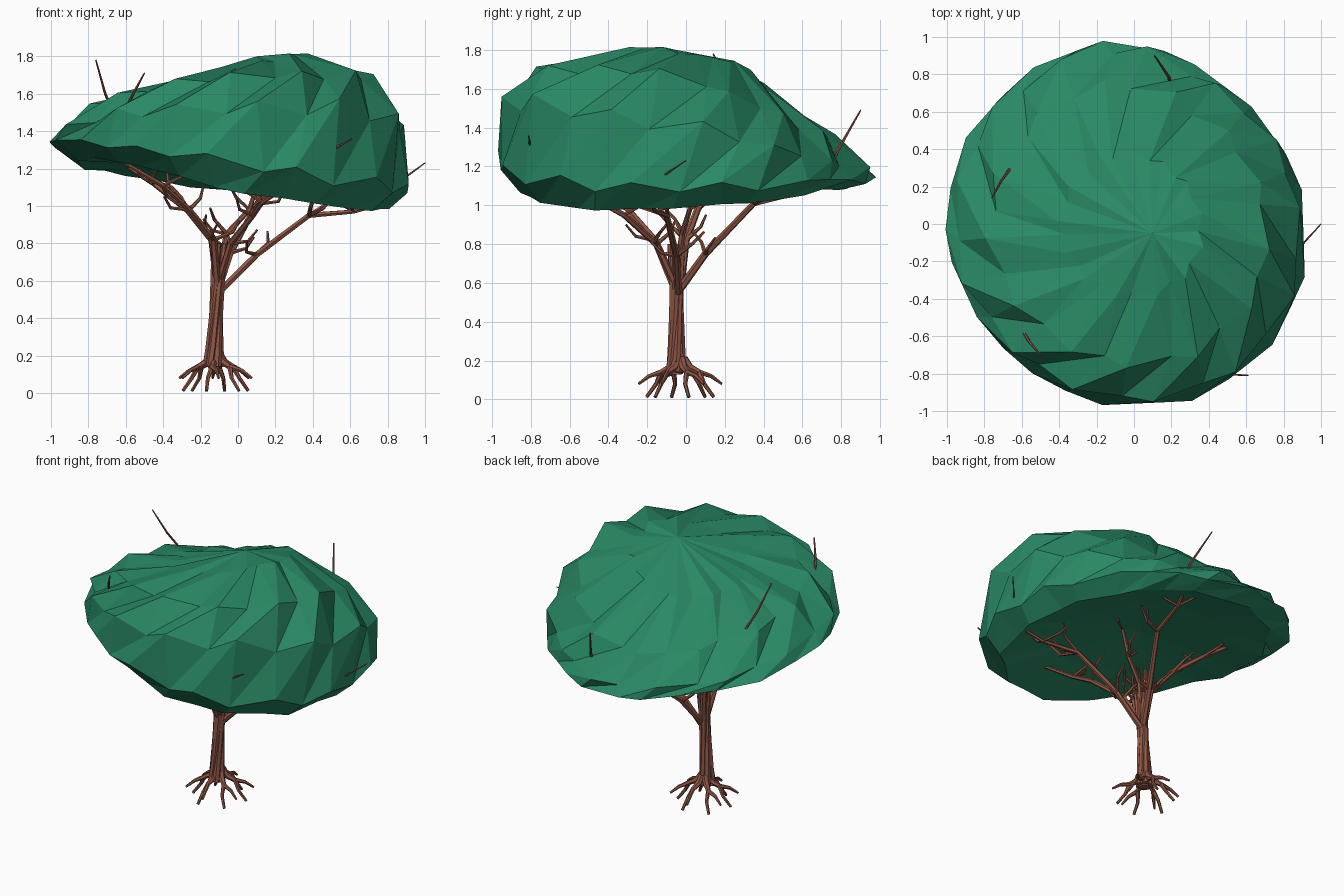
import bpy, bmesh, random
from math import cos, sin, pi, radians
from mathutils import Vector

random.seed(4)


def material(name, col):
    m = bpy.data.materials.new(name)
    m.diffuse_color = (*col, 1)
    return m


leaf = material("leaf_green", (0.022, 0.25, 0.13))
bark = material("bark_brown", (0.28, 0.095, 0.06))

# Canopy stations every 30 degrees counter-clockwise from +x:
# outline radius, then heights of under edge, low wall, high wall, shoulder, crown
STATIONS = [
    (0.92, 1.00, 1.11, 1.41, 1.66, 1.77),
    (0.90, 1.01, 1.10, 1.30, 1.53, 1.76),
    (0.89, 1.07, 1.13, 1.22, 1.41, 1.72),
    (0.98, 1.08, 1.12, 1.18, 1.36, 1.63),
    (1.00, 1.13, 1.18, 1.23, 1.40, 1.61),
    (1.00, 1.18, 1.24, 1.31, 1.46, 1.60),
    (1.01, 1.24, 1.35, 1.40, 1.52, 1.62),
    (0.98, 1.25, 1.34, 1.46, 1.58, 1.66),
    (0.96, 1.17, 1.29, 1.52, 1.66, 1.71),
    (0.98, 1.08, 1.22, 1.52, 1.70, 1.76),
    (0.99, 1.02, 1.14, 1.53, 1.71, 1.79),
    (0.97, 0.97, 1.09, 1.46, 1.70, 1.81),
]
LEAN = 1.2   # columns each row is rotated, giving slanted leaf layers


def station(angle):
    t = (angle / radians(30)) % 12
    i, f = int(t), t % 1
    a, b = STATIONS[i % 12], STATIONS[(i + 1) % 12]
    return [p + (q - p) * f for p, q in zip(a, b)]


def build_canopy(n=26):
    bm = bmesh.new()
    rings = []
    for row, scale in enumerate((0.5, 0.86, 1.0, 0.98, 0.77, 0.39)):
        ring = []
        for i in range(n):
            a = 2 * pi * (i + LEAN * (row - 2) + random.uniform(-0.25, 0.25)) / n
            s = station(a)
            z = s[1] * 0.4 + 1.21 * 0.6 if row == 0 else s[row]
            r = s[0] * scale
            if row:
                ridge = 1 if i % 2 else -1
                r *= 1 + (0, 0.02, 0.005, 0.022, 0.035, 0.05)[row] * ridge - (0.02 if row == 3 else 0)
                z += (0, 0.0, 0.035, 0.045, 0.02, 0.01)[row] * ridge * (s[3] - s[2]) * 2.5
                r *= random.uniform(0.985, 1.005)
                z += random.uniform(-0.015, 0.015)
            ring.append(bm.verts.new((r * cos(a), r * sin(a), z)))
        rings.append(ring)
    for lo, hi in zip(rings, rings[1:]):
        for i in range(n):
            j = (i + 1) % n
            bm.faces.new((lo[i], lo[j], hi[i]))
            bm.faces.new((lo[j], hi[j], hi[i]))
    under, top = bm.verts.new((-0.05, 0, 1.22)), bm.verts.new((0.1, -0.05, 1.8))
    for i in range(n):
        j = (i + 1) % n
        bm.faces.new((rings[0][j], rings[0][i], under))
        bm.faces.new((rings[-1][i], rings[-1][j], top))
    bmesh.ops.recalc_face_normals(bm, faces=bm.faces)
    me = bpy.data.meshes.new("canopy")
    bm.to_mesh(me)
    bm.free()
    me.materials.append(leaf)
    bpy.context.collection.objects.link(bpy.data.objects.new("canopy", me))


def tubes(name, paths):
    """Low-poly tapered tubes; each path is a list of (x, y, z, radius)."""
    cu = bpy.data.curves.new(name, 'CURVE')
    cu.dimensions = '3D'
    cu.bevel_depth = 1
    cu.bevel_resolution = 1
    cu.use_fill_caps = True
    for path in paths:
        sp = cu.splines.new('POLY')
        sp.use_smooth = False
        sp.points.add(len(path) - 1)
        for p, (x, y, z, r) in zip(sp.points, path):
            p.co, p.radius = (x, y, z, 1), r
    cu.materials.append(bark)
    ob = bpy.data.objects.new(name, cu)
    bpy.context.collection.objects.link(ob)
    bpy.ops.object.select_all(action='DESELECT')
    ob.select_set(True)
    bpy.context.view_layer.objects.active = ob
    bpy.ops.object.convert(target='MESH')


build_canopy()

# Trunk: a bundle of gently twisted strands, flaring at the foot
trunk = []
for k in range(6):
    a = k * pi / 3
    trunk.append([(-0.13 + 0.02 * t + d * cos(a + t), -0.05 + d * sin(a + t), z, r)
                  for t, z, d, r in ((0, 0.14, 0.038, 0.022), (0.2, 0.24, 0.027, 0.022),
                                     (0.7, 0.45, 0.020, 0.019), (1.1, 0.62, 0.022, 0.018),
                                     (1.5, 0.80, 0.034, 0.013))])
trunk.append([(-0.13, -0.05, 0.13, 0.035), (-0.11, -0.05, 0.7, 0.025)])
tubes("trunk", trunk)

# Roots: radial, each forking into two toes
roots = []
for k in range(6):
    a = 2 * pi * k / 6 + 0.35

    def at(ang, d, z, r):
        return (-0.12 + d * cos(ang), -0.03 + d * sin(ang), z, r)
    knee = at(a, 0.10, 0.14, 0.015)
    roots.append([at(a, 0.02, 0.21, 0.022), at(a, 0.05, 0.165, 0.021), knee])
    roots.append([knee, at(a + 0.2, 0.16, 0.12, 0.011), at(a + 0.25, 0.215, 0.08, 0.007)])
    roots.append([knee, at(a - 0.15, 0.13, 0.08, 0.011), at(a - 0.1, 0.18, 0.012, 0.009)])
tubes("roots", roots)

# Main limbs, running into the canopy
limbs = [
    [(-0.11, -0.03, 0.58, 0.022), (-0.14, 0.0, 0.82, 0.020), (-0.27, 0.06, 0.98, 0.018),
     (-0.45, 0.14, 1.12, 0.015), (-0.65, 0.25, 1.25, 0.012)],
    [(-0.11, -0.06, 0.58, 0.022), (-0.13, -0.16, 0.82, 0.019), (-0.26, -0.30, 0.98, 0.017),
     (-0.40, -0.43, 1.11, 0.014), (-0.64, -0.50, 1.25, 0.010)],
    [(-0.10, -0.06, 0.60, 0.020), (-0.04, -0.15, 0.80, 0.018), (0.08, -0.32, 0.95, 0.015),
     (0.13, -0.45, 1.02, 0.013), (0.28, -0.60, 1.12, 0.010)],
    [(-0.09, -0.04, 0.55, 0.020), (0.10, -0.05, 0.74, 0.018), (0.38, -0.10, 0.95, 0.016),
     (0.62, -0.16, 0.97, 0.012), (0.80, -0.18, 1.02, 0.009)],
    [(-0.10, -0.03, 0.57, 0.021), (-0.04, 0.10, 0.75, 0.019), (0.10, 0.35, 1.01, 0.016),
     (0.14, 0.60, 1.07, 0.012), (0.18, 0.72, 1.14, 0.010)],
    [(-0.10, -0.05, 0.65, 0.018), (-0.06, -0.02, 0.85, 0.016), (0.06, 0.02, 0.98, 0.013),
     (0.12, 0.03, 1.16, 0.010)],
    [(-0.27, -0.30, 0.98, 0.014), (-0.37, -0.33, 1.10, 0.012), (-0.38, -0.34, 1.21, 0.010)],
    [(0.38, -0.10, 0.95, 0.013), (0.39, -0.26, 1.00, 0.011), (0.42, -0.34, 1.10, 0.009)],
]
tubes("limbs", limbs)

# Side twigs: short kinked forks growing off the limb joints
twigs = []
for limb in limbs[:6]:
    for (x, y, z, r) in limb[1:4]:
        for side in (1, -1):
            a = random.uniform(0, pi) * side
            d = random.uniform(0.07, 0.12)
            mid = Vector((x + d * cos(a), y + d * sin(a), z + random.uniform(0.0, 0.08)))
            end = mid + Vector((0.06 * cos(a + 0.7), 0.06 * sin(a + 0.7), 0.06))
            twigs.append([(x, y, z, r * 0.7), (*mid, 0.009), (*end, 0.006)])
tubes("side_twigs", twigs)

# Bare tips poking out through the canopy
tips = [
    [(-0.65, 0.25, 1.25, 0.010), (-0.66, 0.30, 1.48, 0.008), (-0.71, 0.23, 1.60, 0.007), (-0.76, 0.14, 1.78, 0.004)],
    [(-0.64, -0.50, 1.25, 0.010), (-0.60, -0.56, 1.52, 0.008), (-0.56, -0.63, 1.60, 0.008), (-0.50, -0.70, 1.71, 0.004)],
    [(0.28, -0.60, 1.12, 0.010), (0.45, -0.80, 1.27, 0.008), (0.61, -0.81, 1.36, 0.004)],
    [(0.80, -0.18, 1.02, 0.009), (0.89, -0.12, 1.15, 0.006), (1.00, 0.00, 1.23, 0.003)],
    [(0.18, 0.72, 1.14, 0.010), (0.19, 0.78, 1.28, 0.009), (0.11, 0.90, 1.49, 0.004)],
]
tubes("bare_tips", tips)
